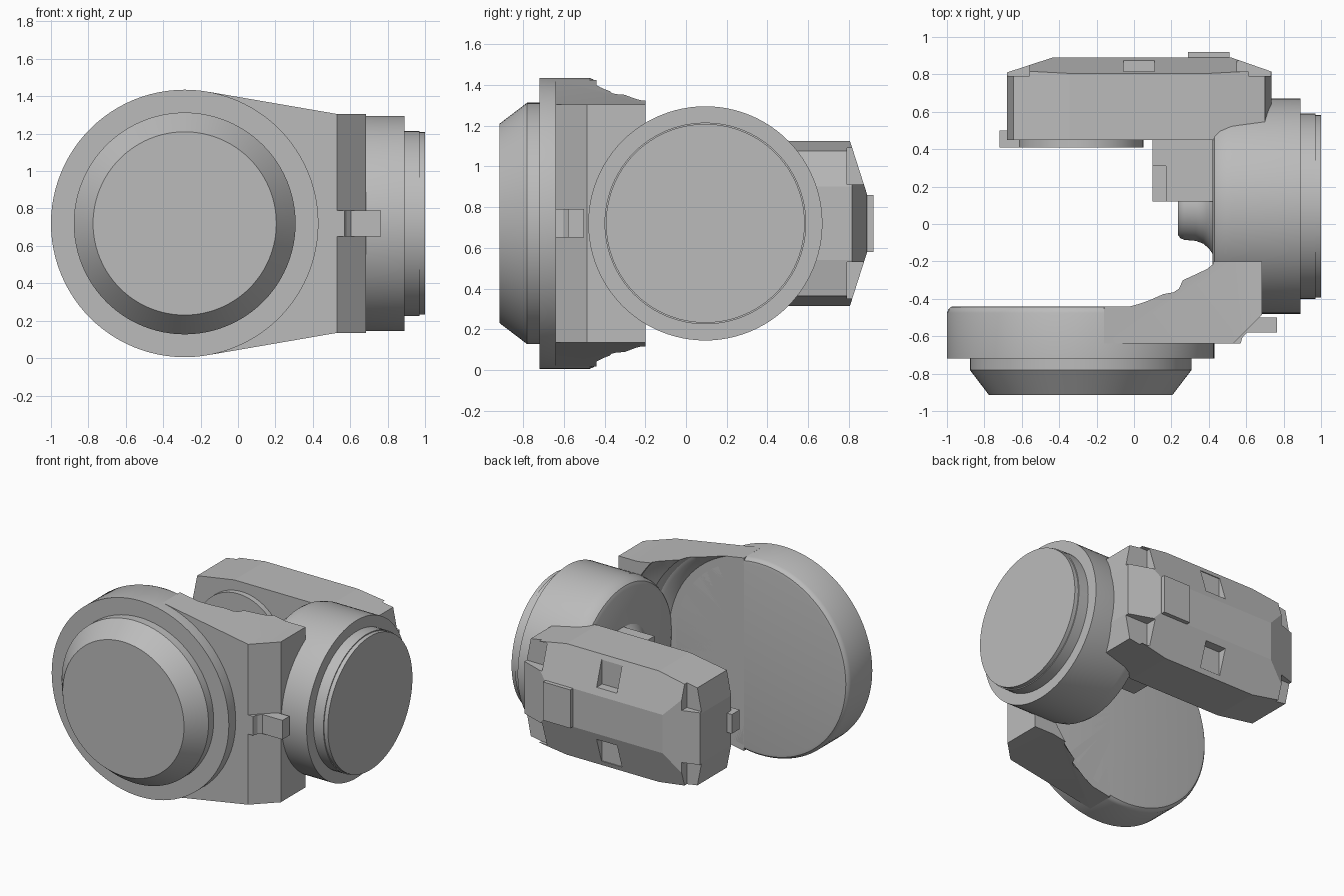
import bpy
import bmesh
import math
from mathutils import Matrix, Vector

if "Cube" in bpy.data.objects:
    bpy.data.objects.remove(bpy.data.objects["Cube"])

MID = 0.72  # shared height of every axis
grey = bpy.data.materials.new("plain grey")
grey.use_nodes = True
grey.diffuse_color = (0.5, 0.5, 0.5, 1)
grey.node_tree.nodes["Principled BSDF"].inputs["Base Color"].default_value = (0.5, 0.5, 0.5, 1)


def finish(name, bm):
    bmesh.ops.recalc_face_normals(bm, faces=bm.faces)
    mesh = bpy.data.meshes.new(name)
    bm.to_mesh(mesh)
    bm.free()
    mesh.materials.append(grey)
    obj = bpy.data.objects.new(name, mesh)
    bpy.context.collection.objects.link(obj)
    return obj


def activate(obj):
    bpy.ops.object.select_all(action="DESELECT")
    obj.select_set(True)
    bpy.context.view_layer.objects.active = obj


def smooth(obj, degrees=30):
    activate(obj)
    bpy.ops.object.shade_smooth_by_angle(angle=math.radians(degrees))


def lathe(name, profile, axis, centre, steps=96):
    """Revolve (position along axis, radius) points around the x or y axis."""
    bm = bmesh.new()
    side = Vector((0, 0, 1))
    verts = [bm.verts.new(axis * a + side * r) for a, r in profile]
    edges = [bm.edges.new(pair) for pair in zip(verts, verts[1:])]
    bmesh.ops.spin(bm, geom=verts + edges, cent=(0, 0, 0), axis=axis,
                   angle=math.tau, steps=steps, use_merge=True)
    bmesh.ops.remove_doubles(bm, verts=bm.verts, dist=0.0005)
    bmesh.ops.translate(bm, verts=bm.verts, vec=centre)
    obj = finish(name, bm)
    smooth(obj)
    return obj


def prism(points, offset):
    """Extrude a flat outline of 3D points by an offset."""
    bm = bmesh.new()
    face = bm.faces.new([bm.verts.new(p) for p in points])
    geom = bmesh.ops.extrude_face_region(bm, geom=[face])["geom"]
    moved = [v for v in geom if isinstance(v, bmesh.types.BMVert)]
    bmesh.ops.translate(bm, verts=moved, vec=offset)
    if not face.is_valid or len(bm.faces) < len(points) + 2:
        bmesh.ops.holes_fill(bm, edges=bm.edges, sides=0)
    bmesh.ops.recalc_face_normals(bm, faces=bm.faces)
    return bm


def box(lo, hi):
    bm = bmesh.new()
    lo, hi = Vector(lo), Vector(hi)
    bmesh.ops.create_cube(bm, size=1, matrix=Matrix.Translation((lo + hi) / 2)
                          @ Matrix.Diagonal((*(hi - lo), 1)))
    return bm


def slice_off(bm, point, normal):
    """Remove everything beyond a plane and cap the cut."""
    bmesh.ops.bisect_plane(bm, geom=bm.verts[:] + bm.edges[:] + bm.faces[:],
                           plane_co=point, plane_no=Vector(normal).normalized(), clear_outer=True)
    bmesh.ops.holes_fill(bm, edges=[e for e in bm.edges if e.is_boundary], sides=0)


def carve(obj, cutter):
    activate(obj)
    mod = obj.modifiers.new("cut", "BOOLEAN")
    mod.operation, mod.solver, mod.object = "DIFFERENCE", "EXACT", cutter
    cutter.hide_render = True
    bpy.ops.object.modifier_apply(modifier=mod.name)
    bpy.data.objects.remove(cutter)


X, Y = Vector((1, 0, 0)), Vector((0, 1, 0))
disc_centre = Vector((-0.285, 0, MID))
drum_centre = Vector((0, 0.095, MID))

# Front disc with stepped, tapered cap
lathe("front_disc", [(-0.72, 0), (-0.72, 0.715), (-0.475, 0.715), (-0.455, 0.707),
                     (-0.443, 0.695), (-0.44, 0.675), (-0.44, 0)], Y, disc_centre)
lathe("front_cap", [(-0.915, 0), (-0.915, 0.49), (-0.78, 0.593), (-0.71, 0.593), (-0.71, 0)],
      Y, disc_centre)

# Tapering arm, chamfered outside and hollowed around the disc inside
outline = [(-0.16, 0.704), (0.53, 0.585), (0.685, 0.585)]
outline += [(x, -z) for x, z in reversed(outline)]
bm = prism([(x, -0.64, MID + z) for x, z in outline], (0, 0.44, 0))
slice_off(bm, (0.53, -0.64, MID), (1, -1, 0))
arm = finish("front_arm", bm)
carve(arm, lathe("arm_cutter", [(-0.44, 0), (-0.44, 0.73), (-0.375, 0.785), (-0.365, 0.81),
                                (-0.345, 0.825), (-0.3, 0.835), (-0.24, 0.91), (-0.215, 0.93),
                                (-0.1, 0.935), (-0.1, 0)], Y, disc_centre))
smooth(arm)

# Small hooked tab on the arm chamfer
tab = [(0.53, -0.64), (0.57, -0.64), (0.58, -0.605), (0.605, -0.58),
       (0.765, -0.58), (0.765, -0.5), (0.53, -0.5)]
finish("arm_tab", prism([(x, y, MID - 0.07) for x, y in tab], (0, 0, 0.14)))

# Side drum, its end cap and the inner hub
lathe("side_drum", [(0.42, 0), (0.42, 0.52), (0.43, 0.545), (0.46, 0.563), (0.52, 0.575),
                    (0.89, 0.575), (0.89, 0)], X, drum_centre)
lathe("side_cap", [(0.88, 0), (0.88, 0.495), (0.97, 0.495), (0.97, 0.488),
                   (1.0, 0.488), (1.0, 0)], X, drum_centre)
lathe("inner_hub", [(0.235, 0), (0.235, 0.155), (0.25, 0.172), (0.27, 0.18), (0.33, 0.185),
                    (0.37, 0.2), (0.4, 0.225), (0.43, 0.27), (0.43, 0)], X, drum_centre)

# Link between hub and back block
link = finish("hub_link", box((0.1, 0.12, MID - 0.26), (0.43, 0.47, MID + 0.26)))
carve(link, finish("link_cutter", box((0.05, 0.05, MID + 0.18), (0.17, 0.31, MID + 0.4))))

# Faceted back block
bm = box((-0.68, 0.45, MID - 0.405), (0.735, 0.89, MID + 0.405))
slice_off(bm, (0.52, 0.89, MID), (0.075, 0.215, 0))
slice_off(bm, (-0.435, 0.89, MID), (-0.08, 0.245, 0))
for s in (1, -1):
    slice_off(bm, (0, 0.89, MID + s * 0.14), (0, 0.25, s * 0.08))
    for x, end, d in ((0.4, 0.735, 1), (-0.345, -0.68, -1)):
        slice_off(bm, (x, 0.5, MID + s * 0.405), (d * 0.055, 0, s * 0.335))
        slice_off(bm, (end, 0.5, MID + s * 0.18), (d * 0.2, 0, s * 0.04))
block = finish("back_block", bm)

# Pockets in the block's upper and lower chamfers
for s in (1, -1):
    z0, z1 = sorted((MID + s * 0.19, MID + s * 0.37))
    for x0, x1 in ((-0.8, -0.56), (-0.055, 0.11), (0.55, 0.9)):
        floor = 0.81 if x0 == -0.055 else 0.79
        carve(block, finish("pocket_cutter", box((x0, floor, z0), (x1, 1, z1))))

# Block details: rear plate, front boss and end nub
finish("rear_plate", box((0.29, 0.87, MID - 0.14), (0.51, 0.92, MID + 0.14)))
lathe("front_boss", [(0.41, 0), (0.41, 0.335), (0.46, 0.335), (0.46, 0)], Y, disc_centre)
finish("end_nub", box((-0.72, 0.41, MID - 0.07), (-0.6, 0.5, MID + 0.07)))
